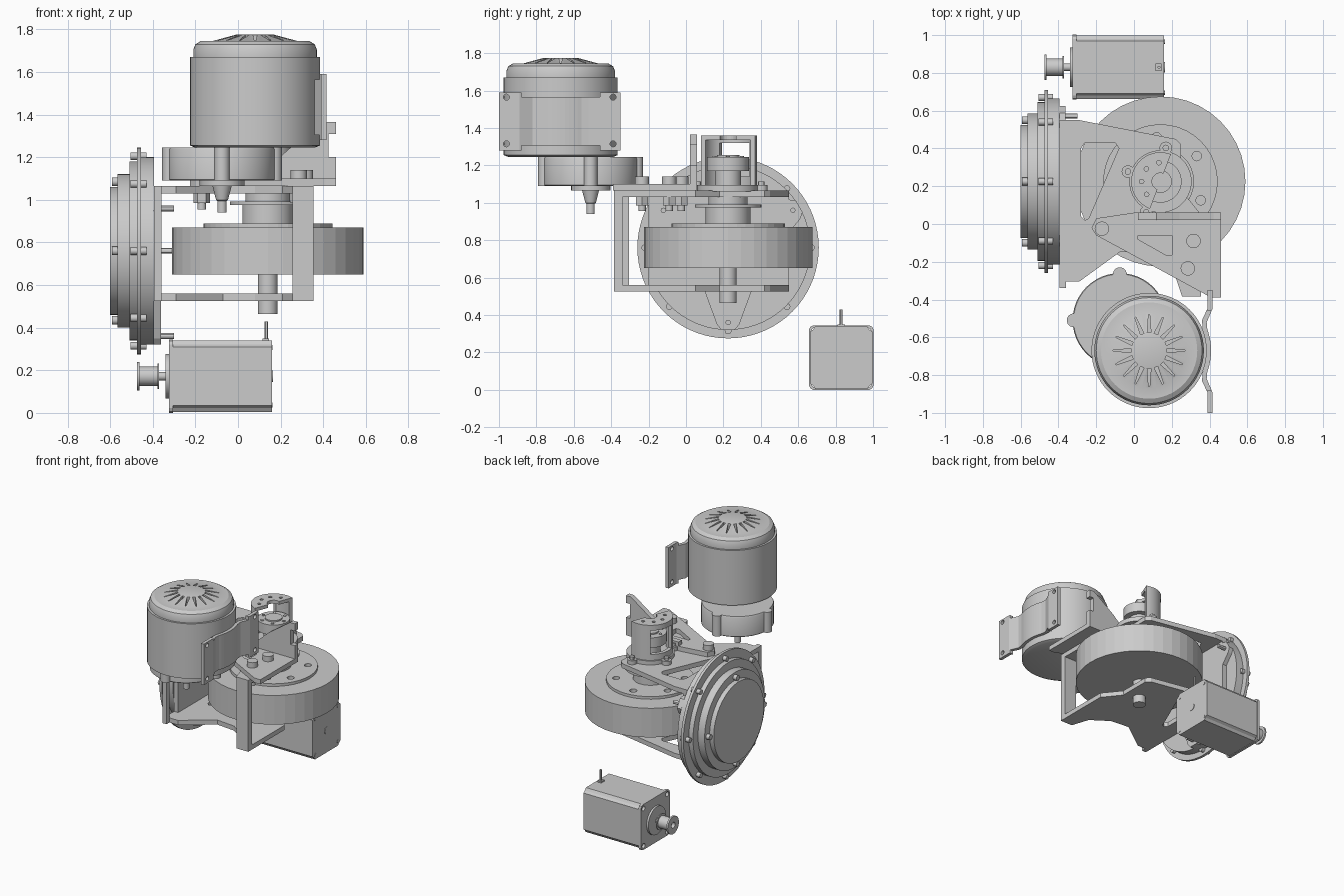
import bpy, bmesh
from math import sin, cos, pi, radians

if "Cube" in bpy.data.objects:
    bpy.data.objects.remove(bpy.data.objects["Cube"])

AX = {'x': lambda u, v, h: (h, u, v), 'y': lambda u, v, h: (u, h, v), 'z': lambda u, v, h: (u, v, h)}

def finish(name, bm, smooth):
    bmesh.ops.recalc_face_normals(bm, faces=bm.faces)
    me = bpy.data.meshes.new(name)
    bm.to_mesh(me)
    bm.free()
    ob = bpy.data.objects.new(name, me)
    bpy.context.collection.objects.link(ob)
    if smooth:
        soften(ob)
    return ob

def soften(ob):
    bpy.ops.object.select_all(action='DESELECT')
    ob.select_set(True)
    bpy.context.view_layer.objects.active = ob
    bpy.ops.object.shade_smooth_by_angle(angle=radians(30))

def loft(name, rings, axis, smooth):
    # rings: list of (points, height), all with equal point counts
    bm = bmesh.new()
    vs = [[bm.verts.new(AX[axis](u, v, h)) for u, v in pts] for pts, h in rings]
    n = len(vs[0])
    for a, b in zip(vs, vs[1:]):
        for i in range(n):
            bm.faces.new((a[i], a[(i + 1) % n], b[(i + 1) % n], b[i]))
    bm.faces.new(vs[0])
    bm.faces.new(vs[-1])
    return finish(name, bm, smooth)

def arc(c, r, a0=0, a1=360, n=48):
    m = n if a1 - a0 == 360 else n + 1
    return [(c[0] + r * cos(radians(a0 + (a1 - a0) * i / n)),
             c[1] + r * sin(radians(a0 + (a1 - a0) * i / n))) for i in range(m)]

def prism(name, pts, lo, hi, axis='z', smooth=False):
    return loft(name, [(pts, lo), (pts, hi)], axis, smooth)

def lathe(name, prof, c, axis='z', n=48, smooth=True):
    return loft(name, [(arc(c, r, n=n), h) for r, h in prof], axis, smooth)

def cyl(name, c, r, lo, hi, axis='z', n=24):
    return lathe(name, [(r, lo), (r, hi)], c, axis, n)

def rect(u0, u1, v0, v1):
    return [(u0, v0), (u1, v0), (u1, v1), (u0, v1)]

def box(name, x, y, z):
    return prism(name, rect(*x, *y), *z)

def around(c, r, n, a0=0):
    return [(c[0] + r * cos(a0 + 2 * pi * i / n), c[1] + r * sin(a0 + 2 * pi * i / n)) for i in range(n)]

def cut(ob, cutters, smooth=False):
    for c in cutters:
        m = ob.modifiers.new('cut', 'BOOLEAN')
        m.object, m.solver = c, 'EXACT'
    dg = bpy.context.evaluated_depsgraph_get()
    me = bpy.data.meshes.new_from_object(ob.evaluated_get(dg))
    ob.modifiers.clear()
    ob.data = me
    for c in cutters:
        bpy.data.objects.remove(c)
    if smooth:
        soften(ob)

# --- Upright motor: can, vented cap ---
M = (0.08, -0.67)
motor = lathe('motor_can', [(.28, 1.245), (.305, 1.255), (.305, 1.67), (.29, 1.67), (.29, 1.705), (.28, 1.73),
                            (.255, 1.745), (.20, 1.745), (.09, 1.775)], M, n=64)
slots = []
for i in range(16):
    a = 2 * pi * i / 16
    d, p = (cos(a), sin(a)), (-sin(a), cos(a))
    slots.append(prism('slot', [(M[0] + d[0] * r + p[0] * w, M[1] + d[1] * r + p[1] * w)
                                for r, w in ((.095, .010), (.095, -.010), (.19, -.003), (.19, .003))], 1.725, 1.8))
cut(motor, slots, True)

# Motor mounting bracket: hat-shaped strap hugging the can
t = .03
outer = [(.415, -.35), (.415, -.45), (.385, -.52)] + arc(M, .328, 20, -20, 10) + [(.385, -.82), (.415, -.89), (.415, -1.0)]
inner = [(.39, -.35), (.39, -.445), (.36, -.51)] + arc(M, .303, 20, -20, 10) + [(.36, -.83), (.39, -.895), (.39, -1.0)]
strap = prism('motor_bracket', outer + inner[::-1], 1.28, 1.59)
holes = [cyl('h', (y, z), .016, .3, .5, 'x', 16) for y in (-.96, -.39) for z in (1.315, 1.565)]
holes += [prism('h', rect(-.88, -.46, *z), .2, .6, 'x') for z in ((1.2, 1.305), (1.565, 1.7))]
cut(strap, holes)

# Gearbox with four bolt lobes and stepped output shaft
G = (-.075, -.51)
lathe('gearbox', [(.245, 1.09), (.25, 1.095), (.25, 1.235), (.245, 1.245)], G)
for c in around(G, .245, 4):
    cyl('gearbox_lobe', c, .036, 1.09, 1.245)
lathe('gearbox_shaft', [(.105, 1.09), (.105, 1.065), (.045, 1.065), (.04, 1.045), (.028, 1.0), (.022, .995), (.022, .94)][::-1], G, n=24)

# --- Frame: two matching plates, post and back wall ---
F = (.14, .225)
plate = [(-.395, .55), (-.29, .55), (.22, .45), (.25, .42), (.25, .18), (.355, .05), (.355, -.385),
         (.255, -.385), (.21, -.25), (.08, -.16), (-.07, -.145), (-.29, -.305), (-.395, -.305)]
window = [(-.28, .40), (-.26, .43), (-.1, .43), (-.08, .40), (-.24, .03), (-.26, .02), (-.28, .04)]
for nm, lo, hi in (('frame_top_plate', 1.03, 1.065), ('frame_bottom_plate', .525, .56)):
    p = prism(nm, plate, lo, hi)
    cut(p, [prism('w', window, lo - .1, hi + .1)])
box('frame_post', (.255, .355), (-.385, -.34), (.525, 1.065))
box('frame_corner_post', (-.395, -.36), (-.34, -.305), (.525, 1.065))
box('frame_back_wall', (-.395, -.36), (-.2, .55), (.525, 1.05))

# --- Side disc stack on the x axis ---
D = (.225, .76)
lathe('side_disc', [(.30, -.60), (.30, -.565), (.36, -.565), (.36, -.51), (.42, -.51), (.42, -.475), (.485, -.475),
                    (.485, -.455), (.44, -.455), (.44, -.395)], D, 'x', 72)
for c in around(D, .325, 4):
    cyl('disc_inner_screw', c, .02, -.592, -.56, 'x', 16)
for c in around(D, .445, 8):
    cyl('disc_outer_screw', c, .018, -.505, -.43, 'x', 16)
cyl('disc_centre_pin', D, .013, -.4, -.305, 'x', 12)
# Three tapering arms behind the disc, each with a bolt
for k in range(3):
    a = radians(-90 + 120 * k)
    d, q = (cos(a), sin(a)), (-sin(a), cos(a))
    prism('disc_arm', [(D[0] + d[0] * r + q[0] * w, D[1] + d[1] * r + q[1] * w)
                       for r, w in ((.1, .16), (.22, .13), (.41, .06), (.44, .035), (.44, -.035), (.41, -.06), (.22, -.13), (.1, -.16))],
          -.397, -.362, 'x')
    cyl('arm_bolt', (D[0] + d[0] * .4, D[1] + d[1] * .4), .014, -.41, -.30, 'x', 12)

# --- Flywheel, hub and shaft ---
wheel = lathe('flywheel', [(.45, .65), (.45, .87), (.303, .87), (.303, .89)], F, n=40, smooth=False)
cut(wheel, [cyl('h', c, .025, .8, 1.0, n=16) for c in around(F, .235, 6, radians(35))])
lathe('flywheel_hub', [(.12, .88), (.12, .975), (.178, .975), (.178, .992), (.105, .992), (.105, 1.04)], F)
cyl('flywheel_shaft', F, .046, .465, 1.2, n=32)

# --- Bearing cage above the frame, open toward one side ---
A0, A1, MID = 69, 249, radians(159)
flange = cyl('cage_flange', F, .165, 1.06, 1.095, n=40)
for ang in (81, 163, 245):
    c = (F[0] + .18 * cos(radians(ang)), F[1] + .18 * sin(radians(ang)))
    cyl('cage_ear', c, .033, 1.06, 1.095)
    cyl('cage_ear_screw', c, .017, 1.09, 1.115, n=12)
wall = prism('cage_wall', arc(F, .155, A0, A1, 24) + arc(F, .128, A1, A0, 24), 1.06, 1.36, smooth=True)
d, q = (cos(MID), sin(MID)), (-sin(MID), cos(MID))
win = [(F[0] + d[0] * r + q[0] * w, F[1] + d[1] * r + q[1] * w) for r, w in ((.05, .085), (.05, -.085), (.2, -.085), (.2, .085))]
cut(wall, [prism('w', win, 1.14, 1.32)], True)
lid = prism('cage_lid', arc(F, .155, A0, A1, 24) + arc(F, .045, A1, A0, 12), 1.335, 1.36)
cut(lid, [cyl('h', (F[0] + .1 * cos(radians(s)), F[1] + .1 * sin(radians(s))), .012, 1.2, 1.5, n=12) for s in (95, 138, 180, 223)])
lathe('coupler', [(.07, 1.09), (.07, 1.17), (.112, 1.17), (.112, 1.245), (.06, 1.245), (.06, 1.255)], F)
for c in around(F, .085, 6):
    cyl('coupler_screw', c, .011, 1.24, 1.25, n=12)

# --- Mount plate, hooked upright and through bolts ---
mount = prism('mount_plate', [(-.2, .03), (-.225, -.02), (-.2, -.06), (.41, -.39), (.46, -.39), (.46, .06), (.0, .06)], 1.065, 1.1)
cut(mount, [prism('w', [(.02, -.06), (.2, -.06), (.2, -.165), (.17, -.165), (.02, -.08)], 1.0, 1.2)])
prism('mount_hook', [(.02, 1.09), (.46, 1.09), (.46, 1.2), (.425, 1.2), (.425, 1.31), (.46, 1.31), (.46, 1.365),
                     (.42, 1.365), (.24, 1.24), (.12, 1.13), (.02, 1.13)], .022, .06, 'y')
for c in ((-.17, -.025), (.315, -.09), (.285, -.235)):
    cyl('bolt_head', c, .038, 1.095, 1.14)
    cyl('bolt_stem', c, .02, .955, 1.1, n=16)
    cyl('bolt_nut', c, .038, .985, 1.03, n=6)

# --- Stepper motor with pulley ---
S = (.83, .172)
def square(h, k, e=0.0):
    # square with stepped corners: half size h, corner inset k
    q = [(h, h - k), (h - k + e, h - k + e), (h - k, h)]
    out = []
    for i in range(4):
        for u, v in q:
            for _ in range(i):
                u, v = -v, u
            out.append((S[0] + u, S[1] + v))
    return out
prism('stepper_body', square(.168, .03, .012), -.305, .16, 'x')
face = prism('stepper_face', square(.172, .022, .015), -.325, -.305, 'x')
cut(face, [cyl('h', c, .018, -.4, -.2, 'x', 16) for c in around(S, .2, 4, pi / 4)])
lathe('stepper_boss', [(.105, -.34), (.105, -.32)], S, 'x')
cyl('stepper_shaft', S, .02, -.45, -.32, 'x')
pulley = lathe('stepper_pulley', [(.067, -.475), (.067, -.462), (.046, -.462), (.046, -.378), (.06, -.378), (.06, -.37)], S, 'x', 32)
cut(pulley, [cyl('h', S, .022, -.5, -.44, 'x', 16)], True)
lathe('stepper_rear_ring', [(.028, .155), (.028, .164)], S, 'x', 24)
for c in around(S, .19, 4, pi / 4):
    cyl('stepper_rear_screw', c, .012, .15, .163, 'x', 12)
box('stepper_cable_gland', (.115, .145), (.81, .85), (.33, .35))
cyl('stepper_cable', (.132, .83), .008, .33, .43, n=12)
